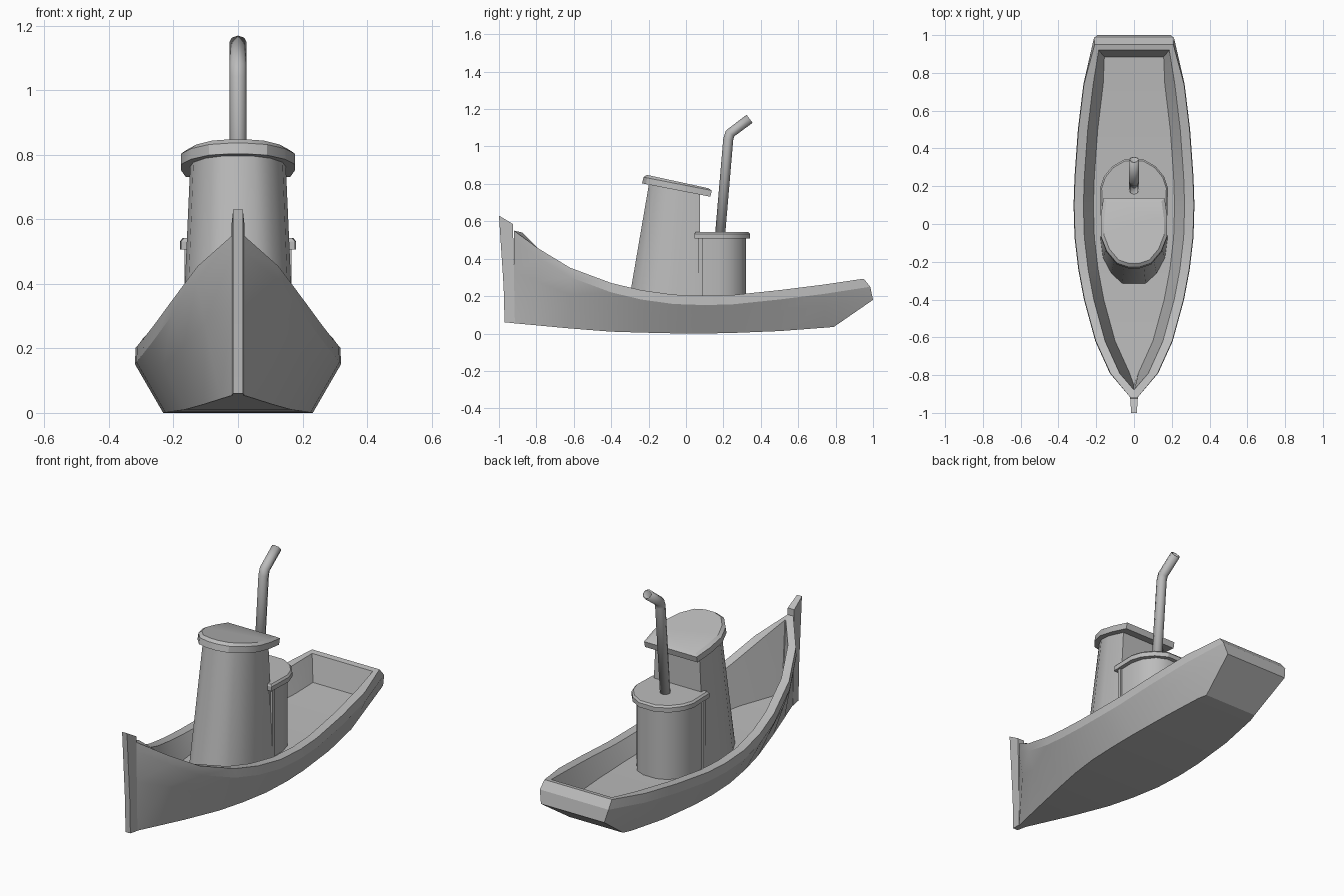
import bpy
import math

cube = bpy.data.objects.get("Cube")
if cube:
    bpy.data.objects.remove(cube, do_unlink=True)

grey = bpy.data.materials.new("plain_grey")
grey.use_nodes = True
COLOUR = (0.5, 0.5, 0.5, 1)
grey.diffuse_color = COLOUR
grey.node_tree.nodes["Principled BSDF"].inputs["Base Color"].default_value = COLOUR


def finish(obj, angle=30):
    obj.data.materials.append(grey)
    bpy.ops.object.select_all(action="DESELECT")
    obj.select_set(True)
    bpy.context.view_layer.objects.active = obj
    if obj.type == "MESH":
        bpy.ops.object.shade_smooth_by_angle(angle=math.radians(angle))
    return obj


def make(name, verts, faces, angle=30):
    mesh = bpy.data.meshes.new(name)
    mesh.from_pydata(verts, [], faces)
    obj = bpy.data.objects.new(name, mesh)
    bpy.context.collection.objects.link(obj)
    bpy.context.view_layer.objects.active = obj
    obj.select_set(True)
    bpy.ops.object.mode_set(mode="EDIT")
    bpy.ops.mesh.select_all(action="SELECT")
    bpy.ops.mesh.normals_make_consistent(inside=False)
    bpy.ops.object.mode_set(mode="OBJECT")
    obj.select_set(False)
    return finish(obj, angle)


def skin(rings):
    """Side faces joining a row of closed rings."""
    n = len(rings[0])
    return [(r * n + i, r * n + (i + 1) % n, (r + 1) * n + (i + 1) % n, (r + 1) * n + i)
            for r in range(len(rings) - 1) for i in range(n)]


def loft(name, rings, angle=30):
    n = len(rings[0])
    last = (len(rings) - 1) * n
    caps = [tuple(range(n)), tuple(range(last, last + n))]
    return make(name, [p for ring in rings for p in ring], skin(rings) + caps, angle)


def mirror_ring(half):
    return half + [(-x, y, z) for x, y, z in reversed(half)]


def deck_z(y):
    return 0.12 + 0.035 * y * y


# Hull: y, half width, floor half width, floor height, rim height
stations = [
    (-0.79, 0.128, 0.055, 0.043, 0.455),
    (-0.62, 0.205, 0.105, 0.027, 0.352),
    (-0.40, 0.265, 0.165, 0.010, 0.270),
    (-0.24, 0.295, 0.200, 0.005, 0.232),
    (-0.07, 0.315, 0.225, 0.001, 0.208),
    (0.10, 0.320, 0.232, 0.000, 0.202),
    (0.25, 0.315, 0.230, 0.003, 0.206),
    (0.50, 0.297, 0.213, 0.013, 0.232),
    (0.74, 0.268, 0.180, 0.031, 0.262),
]
bow = [(0.016, -0.92, 0.055), (0.017, -0.92, 0.33), (0.018, -0.92, 0.50),
       (0.018, -0.92, 0.55), (0.003, -0.875, 0.54), (0.002, -0.85, deck_z(0.85))]
stern = [(0.165, 0.79, 0.035), (0.195, 1.0, 0.18), (0.212, 0.985, 0.25),
         (0.208, 0.95, 0.293), (0.187, 0.92, 0.288), (0.157, 0.885, deck_z(0.885))]


def section(y, w, floor_w, floor_z, rim):
    band = rim - 0.05
    t = 0.65
    return [(floor_w, y, floor_z),
            (floor_w + (w - floor_w) * t, y, floor_z + (band - floor_z) * t),
            (w, y, band), (w - 0.003, y, rim),
            (w - 0.052, y, rim), (max(w - 0.105, 0.02), y, deck_z(y))]


rings = [mirror_ring(h) for h in [bow] + [section(*s) for s in stations] + [stern]]
size = len(rings[0])
last = (len(rings) - 1) * size
end_faces = [(b + i, b + i + 1, b + size - 2 - i, b + size - 1 - i)
             for b in (0, last) for i in range(size // 2 - 1)]
make("hull", [p for r in rings for p in r], skin(rings) + end_faces, 25)

# Stem post, narrower at its leading edge
stem_side = [(-0.915, 0.055), (-0.97, 0.06), (-0.975, 0.25),
             (-1.0, 0.63), (-0.925, 0.585)]
stem_width = [0.02, 0.015, 0.015, 0.015, 0.02]
loft("stem_post", [[(s * w, y, z) for (y, z), w in zip(stem_side, stem_width)]
                   for s in (-1, 1)])

# Wheelhouse with a rounded, raked front
base_plan = [(0.168, 0.075), (0.178, -0.08), (0.165, -0.18),
             (0.12, -0.265), (0.062, -0.318)]
top_plan = [(0.135, 0.075), (0.148, -0.03), (0.138, -0.10),
            (0.10, -0.165), (0.05, -0.197)]


def roof_z(y):
    return 0.757 - 0.195 * y


loft("wheelhouse", [mirror_ring([(x, y, 0.10) for x, y in base_plan]),
                    mirror_ring([(x, y, roof_z(y) + 0.01) for x, y in top_plan])], 40)

# Wheelhouse roof, sloping aft with a softened upper edge
roof_plan = [(0.162, 0.13), (0.176, 0.03), (0.176, -0.07),
             (0.145, -0.15), (0.09, -0.215), (0.03, -0.235)]


def roof_ring(scale, lift, shift=0.0):
    return mirror_ring([(x * scale, (y + 0.05) * scale - 0.05 + shift,
                         roof_z(y) + lift) for x, y in roof_plan])


loft("wheelhouse_roof", [roof_ring(1, 0), roof_ring(1, 0.033, 0.008),
                         roof_ring(0.9, 0.045, 0.008)], 25)

# Engine house with a rounded back and an overhanging lid
engine_plan = [(0.155, 0.06), (0.157, 0.17), (0.14, 0.235), (0.095, 0.295), (0.04, 0.32)]
lid_plan = [(0.176, 0.045), (0.18, 0.19), (0.16, 0.25), (0.115, 0.305), (0.05, 0.342)]


def flat_ring(plan, z, scale=1.0):
    return mirror_ring([(x * scale, (y - 0.18) * scale + 0.18, z) for x, y in plan])


loft("engine_house", [flat_ring(engine_plan, 0.10), flat_ring(engine_plan, 0.52)], 45)
loft("engine_house_lid", [flat_ring(lid_plan, 0.507), flat_ring(lid_plan, 0.532),
                          flat_ring(lid_plan, 0.542, 0.95)], 25)

# Corner posts at the front of the engine house
for side, label in ((1, "left"), (-1, "right")):
    bpy.ops.mesh.primitive_cube_add(size=1, location=(side * 0.157, 0.077, 0.31))
    post = bpy.context.object
    post.name = label + "_corner_post"
    post.scale = (0.018, 0.02, 0.40)
    finish(post)

# Bent open funnel
curve = bpy.data.curves.new("funnel", "CURVE")
curve.dimensions = "3D"
curve.bevel_depth = 0.027
curve.bevel_resolution = 2
line = curve.splines.new("POLY")
path = [(0.18, 0.50), (0.226, 1.04), (0.236, 1.07), (0.34, 1.148)]
line.points.add(len(path) - 1)
for point, (y, z) in zip(line.points, path):
    point.co = (0, y, z, 1)
line.use_smooth = True
funnel = bpy.data.objects.new("funnel", curve)
bpy.context.collection.objects.link(funnel)
wall = funnel.modifiers.new("wall", "SOLIDIFY")
wall.thickness = 0.006
wall.offset = -1
finish(funnel)
